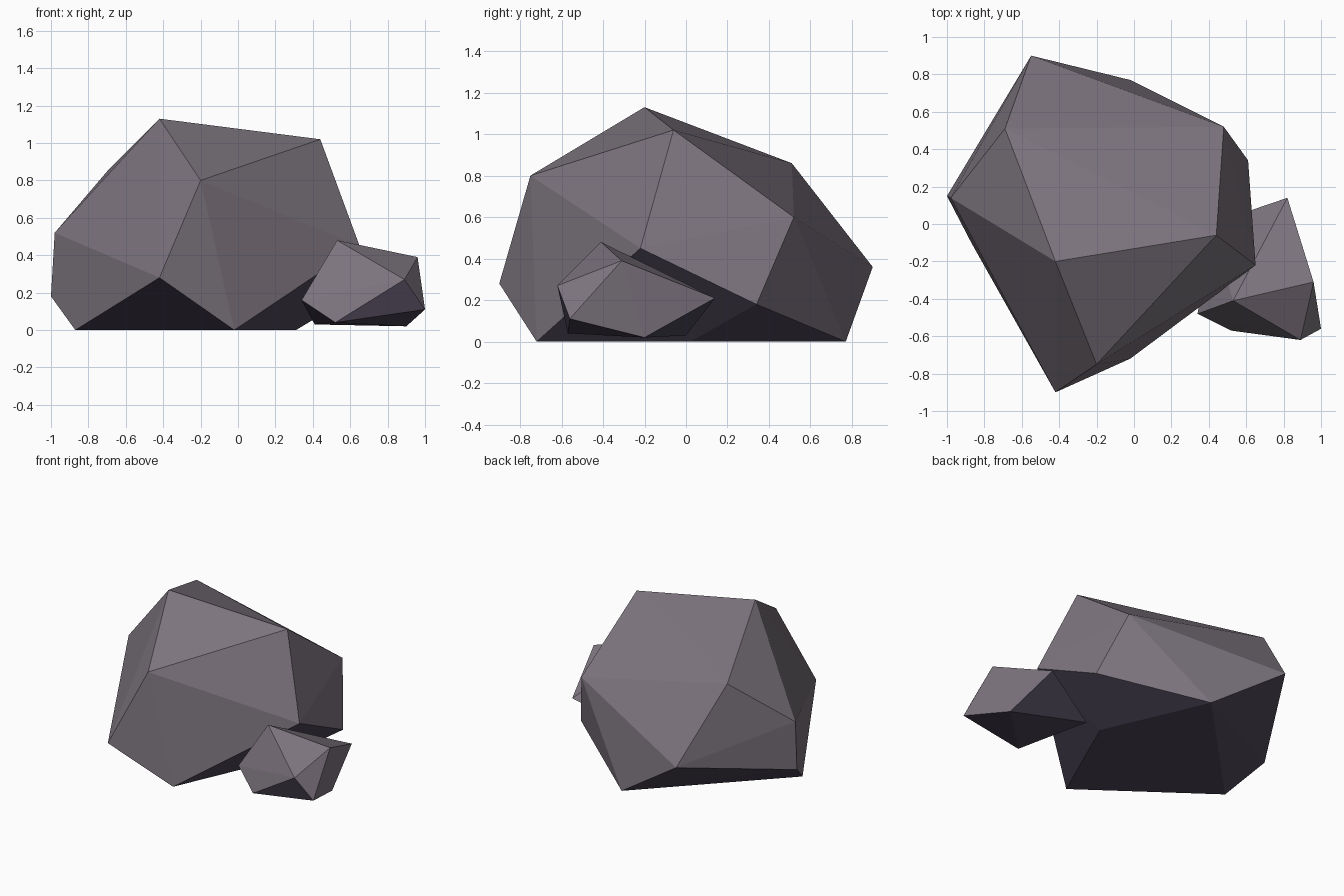
import bpy
import bmesh

cube = bpy.data.objects.get("Cube")
if cube:
    bpy.data.objects.remove(cube, do_unlink=True)


def make_material(name, colour):
    mat = bpy.data.materials.new(name)
    mat.use_nodes = True
    mat.diffuse_color = colour
    bsdf = next(n for n in mat.node_tree.nodes if n.type == "BSDF_PRINCIPLED")
    bsdf.inputs["Base Color"].default_value = colour
    bsdf.inputs["Roughness"].default_value = 0.9
    return mat


# Pale stone above, darker slate on the undersides
stone = make_material("grey_stone", (0.205, 0.176, 0.21, 1))
slate = make_material("dark_slate", (0.076, 0.063, 0.098, 1))


def make_rock(name, corners):
    """Wrap a faceted, flat-shaded boulder around its corner points."""
    bm = bmesh.new()
    for corner in corners:
        bm.verts.new(corner)
    hull = bmesh.ops.convex_hull(bm, input=bm.verts[:])
    loose = [v for v in hull["geom_interior"] if isinstance(v, bmesh.types.BMVert)]
    if loose:
        bmesh.ops.delete(bm, geom=loose, context="VERTS")
    bmesh.ops.recalc_face_normals(bm, faces=bm.faces[:])
    # Faces that lean downwards take the dark colour
    for face in bm.faces:
        face.normal_update()
        face.material_index = int(face.normal.z < -0.2)
    mesh = bpy.data.meshes.new(name)
    bm.to_mesh(mesh)
    bm.free()
    mesh.materials.append(stone)
    mesh.materials.append(slate)
    rock = bpy.data.objects.new(name, mesh)
    bpy.context.scene.collection.objects.link(rock)


# Large boulder: crown, shoulders, then foot
make_rock("large_rock", [
    (-0.42, -0.20, 1.13), (0.44, -0.06, 1.02),
    (-0.69, 0.51, 0.86), (-0.20, -0.75, 0.80),
    (0.48, 0.52, 0.60), (-0.98, 0.14, 0.52), (0.65, -0.22, 0.45),
    (-0.55, 0.90, 0.36), (-0.42, -0.90, 0.28),
    (0.61, 0.34, 0.18), (-1.00, 0.15, 0.18),
    (-0.87, -0.10, 0), (-0.02, -0.72, 0), (0.31, 0.02, 0), (-0.02, 0.77, 0),
])

# Small stone leaning against its side
make_rock("small_rock", [
    (0.53, -0.41, 0.48), (0.96, -0.31, 0.39), (0.89, -0.62, 0.27),
    (0.82, 0.14, 0.21), (0.34, -0.48, 0.16), (1.00, -0.56, 0.11),
    (0.52, -0.57, 0.04), (0.41, 0.00, 0.03), (0.90, -0.20, 0.02),
])
